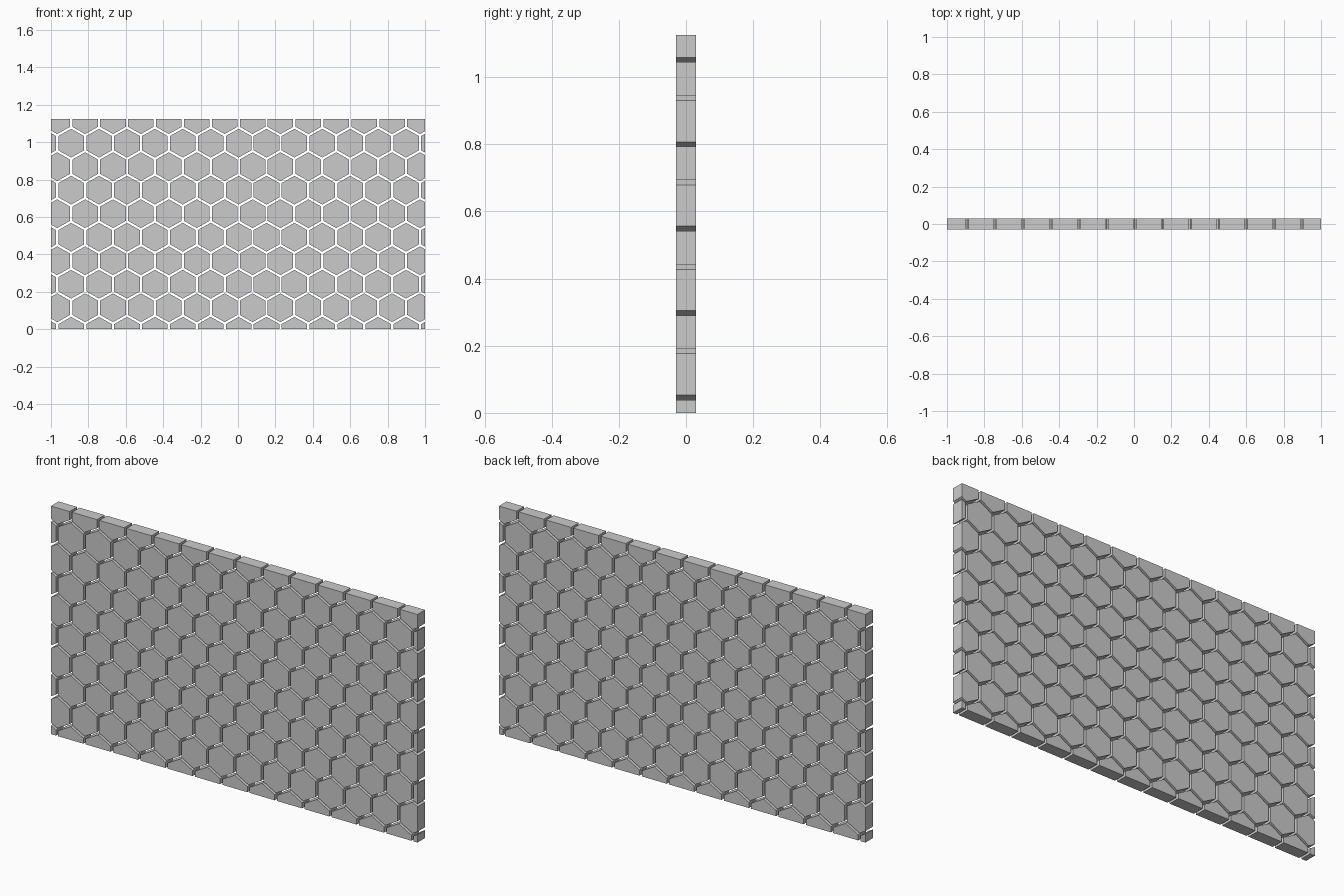
import bpy, bmesh

if "Cube" in bpy.data.objects:
    bpy.data.objects.remove(bpy.data.objects["Cube"])

# Panel of honeycomb tiles separated by open gaps
HALF_W, HEIGHT, HALF_T = 1.0, 1.125, 0.0295
PITCH, ROW, GAP = 0.1492, 0.1257, 0.0125
X0, Z0 = -0.892, -0.011          # centre of first full tile, bottom row
R = ROW * 2 / 3                  # cell centre to upper corner
S = (PITCH - GAP) / PITCH        # shrink that opens the gaps

grey = bpy.data.materials.new("light grey")
grey.diffuse_color = (0.6, 0.6, 0.6, 1)
grey.use_nodes = True
grey.node_tree.nodes["Principled BSDF"].inputs["Base Color"].default_value = grey.diffuse_color


def clip(poly, axis, limit, sign):
    """Keep the part of a convex outline where sign * coordinate <= sign * limit."""
    out = []
    for i, a in enumerate(poly):
        b = poly[(i + 1) % len(poly)]
        da, db = sign * (a[axis] - limit), sign * (b[axis] - limit)
        if da <= 0:
            out.append(a)
        if da * db < 0:
            t = da / (da - db)
            out.append((a[0] + t * (b[0] - a[0]), a[1] + t * (b[1] - a[1])))
    return out


def tile(bm, cx, cz):
    w, r = S * PITCH / 2, S * R
    pts = [(0, -r), (w, -r / 2), (w, r / 2), (0, r), (-w, r / 2), (-w, -r / 2)]
    poly = [(cx + x, cz + z) for x, z in pts]
    # trim to the panel rectangle
    for axis, limit, sign in ((0, -HALF_W, -1), (0, HALF_W, 1), (1, 0, -1), (1, HEIGHT, 1)):
        poly = clip(poly, axis, limit, sign)
        if len(poly) < 3:
            return
    front = [bm.verts.new((x, -HALF_T, z)) for x, z in poly]
    back = [bm.verts.new((x, HALF_T, z)) for x, z in poly]
    bm.faces.new(front)
    bm.faces.new(back[::-1])
    n = len(poly)
    for i in range(n):
        j = (i + 1) % n
        bm.faces.new((front[j], front[i], back[i], back[j]))


# One object per row of tiles, odd rows shifted by half a tile
for row in range(10):
    bm = bmesh.new()
    for col in range(-2, 15):
        tile(bm, X0 + (col + 0.5 * (row % 2)) * PITCH, Z0 + row * ROW)
    bmesh.ops.recalc_face_normals(bm, faces=bm.faces)
    mesh = bpy.data.meshes.new(f"tile_row_{row}")
    bm.to_mesh(mesh)
    bm.free()
    mesh.materials.append(grey)
    bpy.context.collection.objects.link(bpy.data.objects.new(f"tile_row_{row}", mesh))
